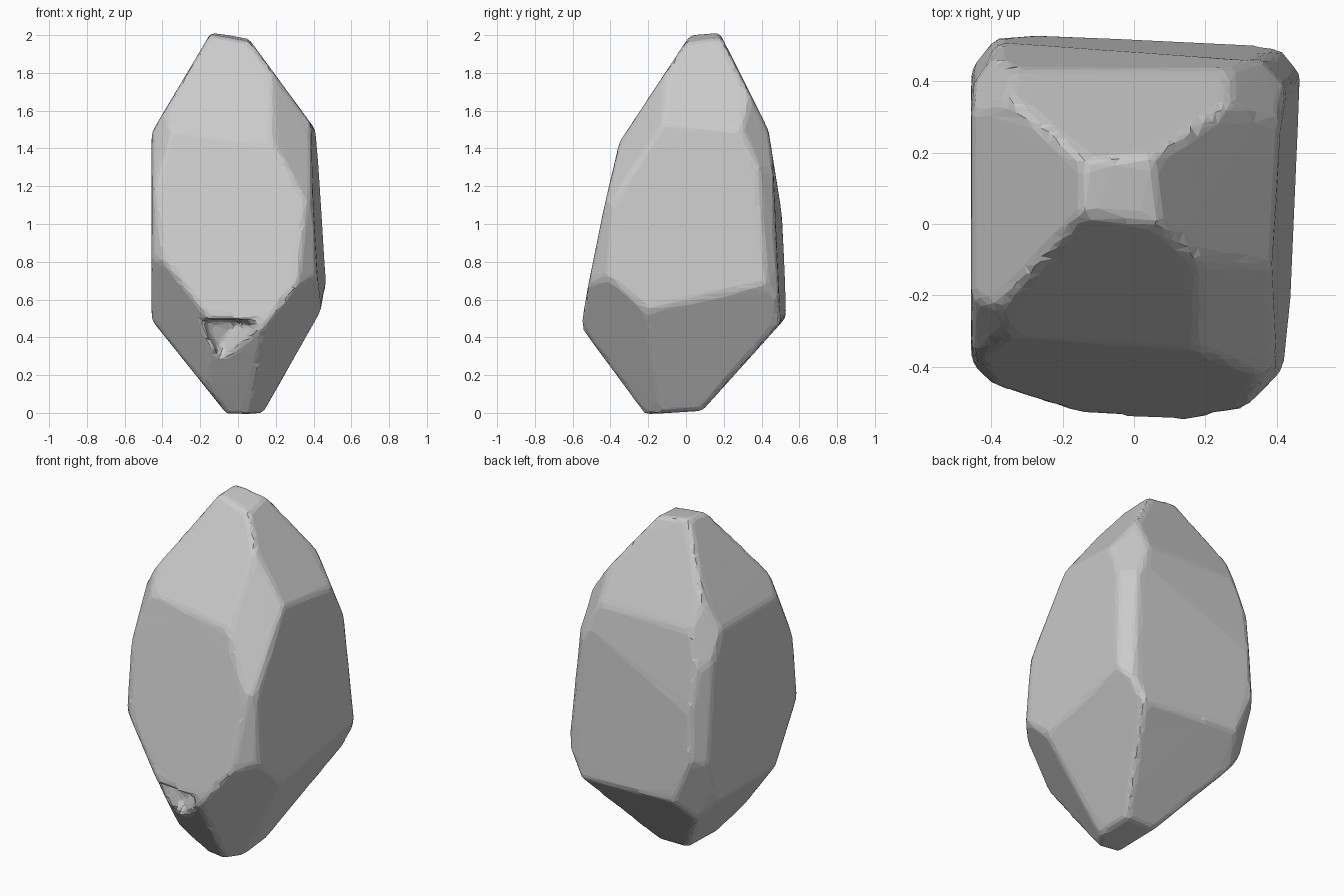
import bpy, bmesh, math
from mathutils import Vector

if "Cube" in bpy.data.objects:
    bpy.data.objects.remove(bpy.data.objects["Cube"])

# Flat cuts that chisel the stone: (outward normal), (point on the cut)
CUTS = [
    ((-.05, -1, .21), (0, -.415, 1.1)),       # front
    ((0, -.47, .31), (0, -.315, 1.49)),       # upper front
    ((.05, 1, .05), (0, .505, .75)),          # back
    ((0, 1, .16), (0, .5, 1.1)),              # back shoulder
    ((0, .5, .25), (0, .445, 1.48)),          # upper back
    ((0, .49, -.44), (0, .525, .5)),          # lower back
    ((-.05, -.35, -.25), (0, -.515, .42)),    # lower front
    ((-1, 0, 0), (-.457, 0, 1)),              # left
    ((1, -.055, .06), (.425, 0, 1)),          # right
    ((-.53, 0, .315), (-.46, 0, 1.48)),       # upper left
    ((.45, 0, .33), (.41, 0, 1.5)),           # upper right
    ((-.45, 0, -.36), (-.44, 0, .47)),        # lower left
    ((.17, -.1, 1), (0, .1, 1.985)),          # crown
    ((0, .06, -1), (0, 0, .005)),             # foot
    ((1, -1, .1), (.385, -.435, .8)),         # front right edge
    ((-1, -1, .1), (-.435, -.435, .6)),       # front left edge
]
# Corner cuts given by three points each
CORNERS = [
    ((.14, -.5, .4), (.35, -.47, .68), (.4, -.2, .47)),     # low front right
    ((.4, -.2, .47), (.45, .43, .65), (.14, .02, .03)),     # low back right
    ((.19, -.31, 1.49), (.18, -.13, 1.77), (.36, -.37, 1.2)),  # high front right
    ((-.45, -.36, .75), (-.2, -.51, .55), (-.43, -.2, .45)),   # low front left
    ((-.45, .44, .8), (-.39, .52, .8), (-.43, .41, 1.45)),  # back left edge
    ((.445, .43, .8), (.39, .49, .8), (.38, .42, 1.4)),     # back right edge
    ((.27, .44, 1.49), (.4, .31, 1.49), (.43, .43, 1.2)),   # high back right
    ((-.455, -.22, 1.47), (-.37, -.31, 1.47), (-.455, -.40, 1.1)),  # high front left
    ((-.455, .33, 1.47), (-.34, .445, 1.47), (-.44, .46, 1.2)),     # high back left
    ((-.44, .36, .5), (-.3, .51, .5), (-.45, .45, .75)),            # low back left
]
CENTRE = Vector((0, 0, 1))


def cut(bm, point, normal):
    geom = bm.verts[:] + bm.edges[:] + bm.faces[:]
    res = bmesh.ops.bisect_plane(bm, geom=geom, plane_co=point, plane_no=normal,
                                 clear_outer=True, dist=1e-5)
    edges = [e for e in res["geom_cut"] if isinstance(e, bmesh.types.BMEdge)]
    rim = [e for e in edges if e.is_boundary]
    if rim:
        bmesh.ops.contextual_create(bm, geom=rim)


# Stone body, chiselled from a block
bm = bmesh.new()
bmesh.ops.create_cube(bm, size=3)
bmesh.ops.translate(bm, verts=bm.verts, vec=CENTRE)
for normal, point in CUTS:
    cut(bm, Vector(point), Vector(normal).normalized())
for a, b, c in CORNERS:
    a, b, c = Vector(a), Vector(b), Vector(c)
    n = (b - a).cross(c - a).normalized()
    cut(bm, a, n if n.dot(a - CENTRE) > 0 else -n)
bmesh.ops.remove_doubles(bm, verts=bm.verts, dist=.002)
bmesh.ops.recalc_face_normals(bm, faces=bm.faces)
mesh = bpy.data.meshes.new("stone")
bm.to_mesh(mesh)
bm.free()
stone = bpy.data.objects.new("stone", mesh)
bpy.context.collection.objects.link(stone)

# Chipped hollow low on the front
bpy.ops.mesh.primitive_cone_add(vertices=3, radius1=.26, radius2=.12, depth=.3,
                                location=(-.06, -.53, .40), rotation=(math.radians(-75), 0, math.radians(12)))
chip = bpy.context.object
chip.name = "chip_cutter"
chip.hide_render = True
chip.hide_set(True)
mod = stone.modifiers.new("chip", "BOOLEAN")
mod.operation = "DIFFERENCE"
mod.object = chip

# Worn edges: even mesh, soften, then reduce to a light faceted stone
rem = stone.modifiers.new("even_mesh", "REMESH")
rem.mode = "VOXEL"
rem.voxel_size = .02
soft = stone.modifiers.new("worn_edges", "SMOOTH")
soft.factor = .5
soft.iterations = 6
dec = stone.modifiers.new("low_poly", "DECIMATE")
dec.ratio = .04

bpy.context.view_layer.objects.active = stone
stone.select_set(True)
bpy.ops.object.shade_smooth_by_angle(angle=math.radians(40))
